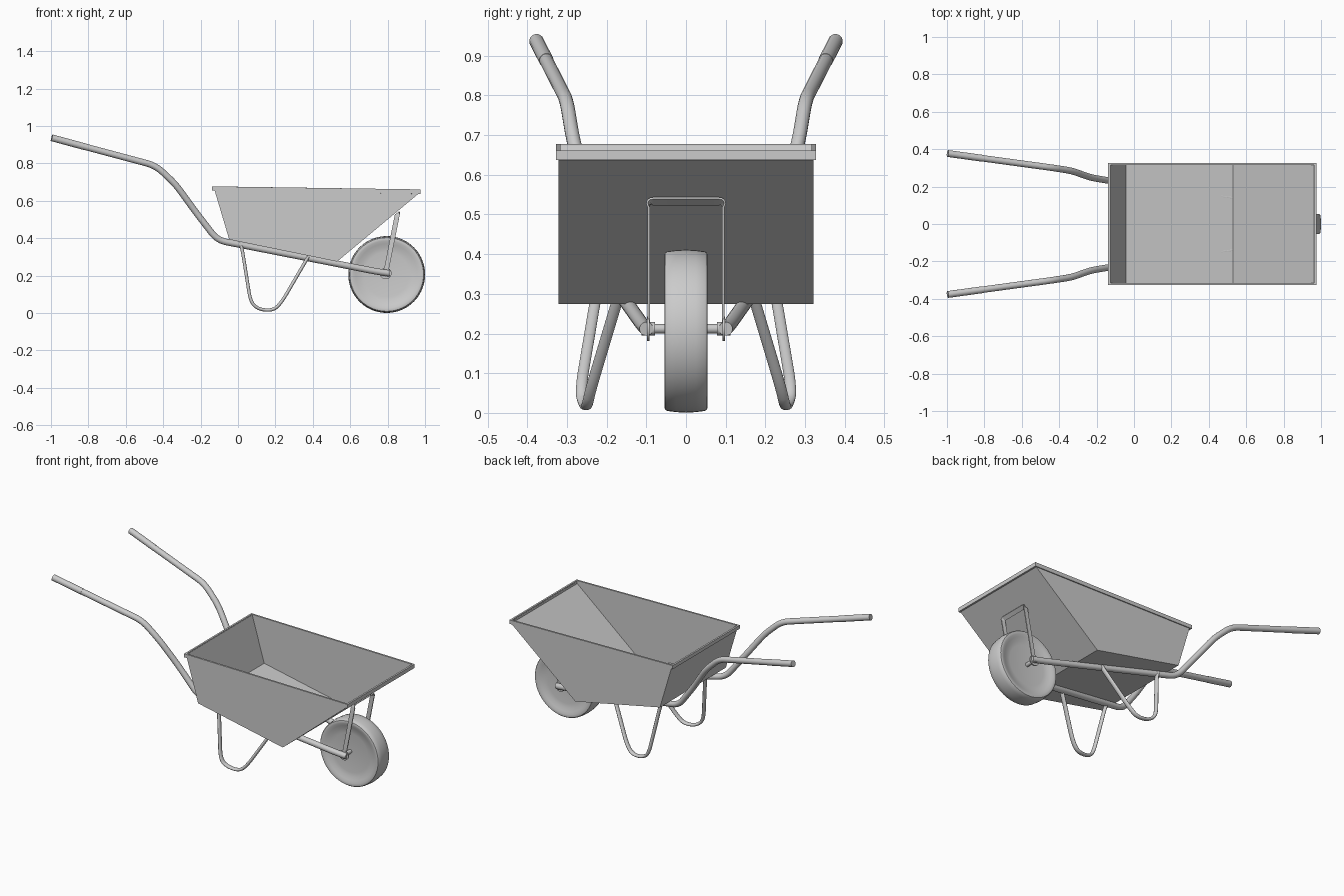
import bpy, bmesh
from math import sin, cos, pi
from mathutils import Vector, Matrix

if "Cube" in bpy.data.objects:
    bpy.data.objects.remove(bpy.data.objects["Cube"])


def finish(bm, name, smooth=True):
    bmesh.ops.recalc_face_normals(bm, faces=bm.faces)
    me = bpy.data.meshes.new(name)
    bm.to_mesh(me)
    bm.free()
    ob = bpy.data.objects.new(name, me)
    bpy.context.collection.objects.link(ob)
    bpy.ops.object.select_all(action='DESELECT')
    ob.select_set(True)
    bpy.context.view_layer.objects.active = ob
    if smooth:
        bpy.ops.object.shade_smooth_by_angle(angle=0.6)
    return ob


def rounded(points, d, n=6):
    """Round the inner corners of a path with quadratic arcs."""
    p = [Vector(q) for q in points]
    out = [p[0]]
    for a, b, c in zip(p, p[1:], p[2:]):
        s = b + (a - b).normalized() * min(d, (a - b).length * 0.48)
        e = b + (c - b).normalized() * min(d, (c - b).length * 0.48)
        for i in range(n + 1):
            t = i / n
            out.append(s * (1 - t) ** 2 + b * (2 * t * (1 - t)) + e * t * t)
    return out + [p[-1]]


def sweep(name, path, wide, thick, ref=(0, 1, 0), sides=16):
    """Sweep an ellipse (or a rectangle when sides is 4) along a path."""
    bm = bmesh.new()
    rings = []
    k = 2 ** 0.5 if sides == 4 else 1
    for i, p in enumerate(path):
        t = (path[min(i + 1, len(path) - 1)] - path[max(i - 1, 0)]).normalized()
        v = Vector(ref)
        v = (v - t * v.dot(t)).normalized()
        u = t.cross(v)
        angs = [2 * pi * (j + 0.5) / sides for j in range(sides)]
        rings.append([bm.verts.new(p + v * (wide * k * cos(a)) + u * (thick * k * sin(a)))
                      for a in angs])
    for r, q in zip(rings, rings[1:]):
        for j in range(sides):
            n = (j + 1) % sides
            bm.faces.new((r[j], r[n], q[n], q[j]))
    bm.faces.new(rings[0])
    bm.faces.new(rings[-1])
    return finish(bm, name)


def cylinder(name, r, y0, y1, x, z, seg=20):
    bm = bmesh.new()
    m = Matrix.Translation((x, (y0 + y1) / 2, z)) @ Matrix.Rotation(pi / 2, 4, 'X')
    bmesh.ops.create_cone(bm, cap_ends=True, segments=seg, radius1=r, radius2=r,
                          depth=abs(y1 - y0), matrix=m)
    return finish(bm, name)


def solidify(ob, t):
    m = ob.modifiers.new("thickness", 'SOLIDIFY')
    m.thickness = t
    m.offset = -1
    m.use_even_offset = True


# Tray: side outline extruded across y, open at the top
def prism_walls(name, outline, half, open_edges, caps, t):
    bm = bmesh.new()
    a, b = [[bm.verts.new((x, y, z)) for x, z in outline] for y in (-half, half)]
    n = len(outline)
    for i in range(n):
        if i not in open_edges:
            j = (i + 1) % n
            bm.faces.new((a[i], a[j], b[j], b[i]))
    if caps:
        bm.faces.new(a)
        bm.faces.new(b)
    bm.normal_update()
    ob = finish(bm, name, False)
    # outward normals so the thickness goes inward
    me = ob.data
    c = Vector((0.4, 0, 0.5))
    if sum((f.center - c).dot(f.normal) for f in me.polygons) < 0:
        me.flip_normals()
    solidify(ob, t)
    return ob


prism_walls("tray", [(-0.13, 0.672), (-0.047, 0.393), (0.53, 0.275), (0.968, 0.64), (0.968, 0.655)],
            0.321, [4], True, 0.005)
# Rim band round the tray edge
prism_walls("tray_rim", [(-0.138, 0.677), (-0.138, 0.655), (0.975, 0.637), (0.975, 0.661)],
            0.327, [1, 3], True, 0.011)

# Wheel: revolved half profile (radius, y)
WX, WZ = 0.795, 0.206
half = [(0.0, 0.036), (0.12, 0.037), (0.145, 0.041), (0.165, 0.048), (0.18, 0.053),
        (0.19, 0.0545), (0.197, 0.053), (0.201, 0.048), (0.204, 0.025), (0.2055, 0.0)]
profile = half + [(r, -y) for r, y in reversed(half[:-1])]
bm = bmesh.new()
vs = [bm.verts.new((WX + r, y, WZ)) for r, y in profile]
es = [bm.edges.new(p) for p in zip(vs, vs[1:])]
bmesh.ops.spin(bm, geom=vs + es, cent=(WX, 0, WZ), axis=(0, 1, 0), angle=2 * pi, steps=56)
bmesh.ops.remove_doubles(bm, verts=bm.verts, dist=1e-5)
finish(bm, "wheel")

# Axle
AX, AZ = 0.79, 0.212
cylinder("axle", 0.012, -0.1, 0.1, AX, AZ)

for side, s in (("right", -1), ("left", 1)):
    # Frame tube and handle in one bent piece
    pts = [(0.81, 0.1, 0.212), (0.74, 0.11, 0.222), (-0.11, 0.228, 0.389), (-0.23, 0.248, 0.545),
           (-0.335, 0.285, 0.69), (-0.44, 0.301, 0.788), (-0.83, 0.354, 0.892)]
    pts = [(x, s * y, z) for x, y, z in pts]
    sweep(side + "_frame_handle", rounded(pts, 0.05), 0.0175, 0.0175)
    # Rubber grip
    a, b = Vector((-0.815, s * 0.352, 0.888)), Vector((-0.996, s * 0.377, 0.937))
    sweep(side + "_grip", [a, b], 0.0185, 0.0185)
    # U-shaped leg
    leg = [(0.01, 0.214, 0.375), (0.022, 0.218, 0.345), (0.068, 0.267, 0.055), (0.115, 0.256, 0.018),
           (0.19, 0.25, 0.014), (0.235, 0.24, 0.06), (0.375, 0.168, 0.3)]
    leg = [(x, s * y, z) for x, y, z in leg]
    sweep(side + "_leg", rounded(leg, 0.06), 0.014, 0.009)
    # Axle plate, collar and nut
    cylinder(side + "_axle_plate", 0.031, s * 0.092, s * 0.098, AX, AZ, 24)
    cylinder(side + "_axle_collar", 0.017, s * 0.078, s * 0.092, AX, AZ)
    cylinder(side + "_axle_nut", 0.017, s * 0.098, s * 0.112, AX, AZ, 6)

# Flat strap bracing the tray nose from the axle
strap = [(0.787, -0.094, 0.2), (0.853, -0.094, 0.533), (0.853, 0.094, 0.533), (0.787, 0.094, 0.2)]
sweep("nose_brace", rounded(strap, 0.012, 4), 0.013, 0.003, (0.44, 0, 0.36), 4)
